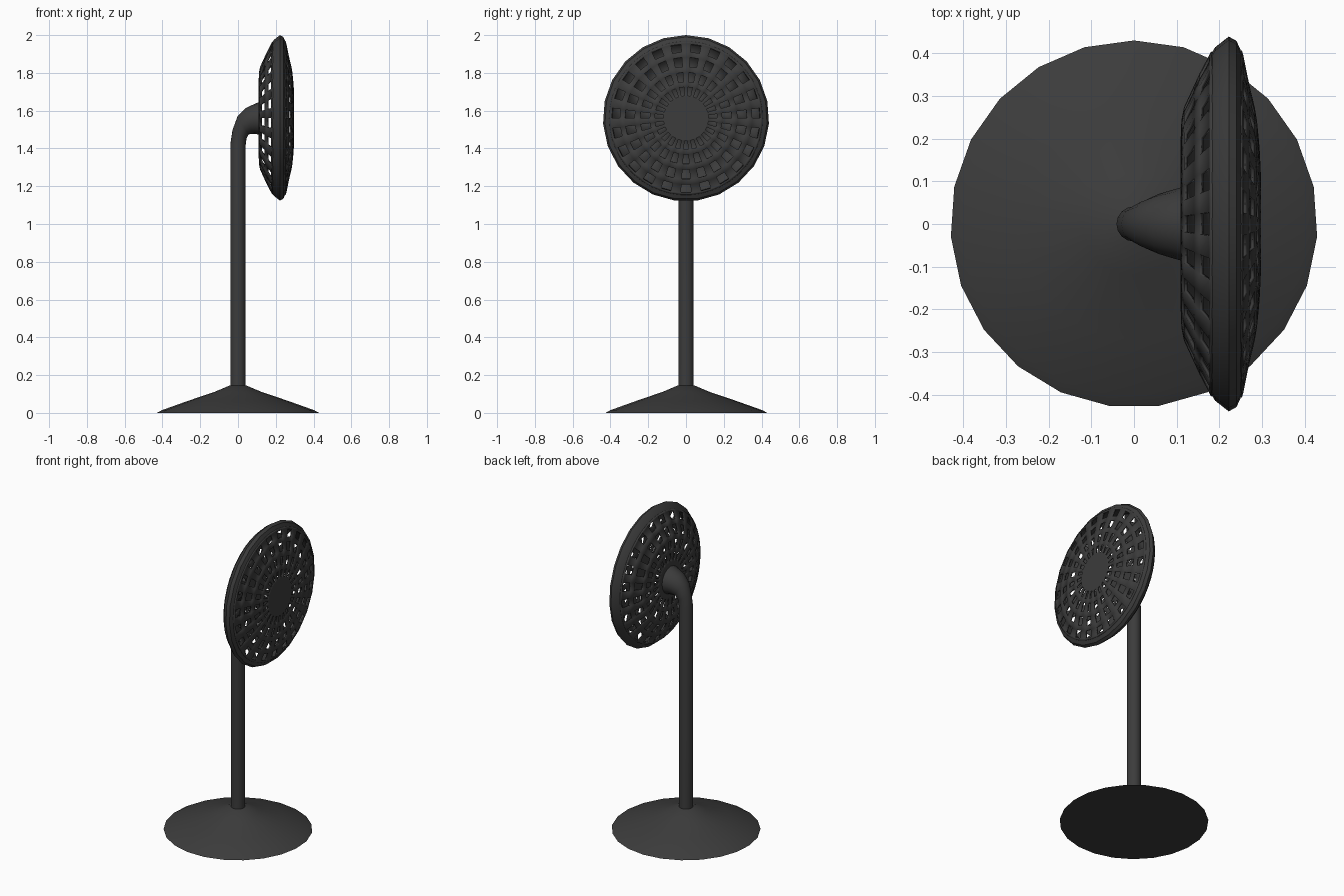
import bpy, bmesh, math
from mathutils import Vector

if "Cube" in bpy.data.objects:
    bpy.data.objects.remove(bpy.data.objects["Cube"])

N = 23
HEAD_Z = 1.56
dark = bpy.data.materials.new("dark_metal")
dark.diffuse_color = (0.045, 0.045, 0.045, 1)
dark.use_nodes = True
dark.node_tree.nodes["Principled BSDF"].inputs["Base Color"].default_value = dark.diffuse_color


def finish(bm, name, smooth=35):
    bmesh.ops.remove_doubles(bm, verts=bm.verts, dist=1e-5)
    bmesh.ops.recalc_face_normals(bm, faces=bm.faces)
    me = bpy.data.meshes.new(name)
    bm.to_mesh(me)
    bm.free()
    ob = bpy.data.objects.new(name, me)
    bpy.context.collection.objects.link(ob)
    me.materials.append(dark)
    bpy.ops.object.select_all(action='DESELECT')
    ob.select_set(True)
    bpy.context.view_layer.objects.active = ob
    bpy.ops.object.shade_smooth_by_angle(angle=math.radians(smooth))
    return ob


def skin(bm, rings, skip=lambda row, col: False):
    """Join rings of points with quads, leaving out skipped cells."""
    vs = [[bm.verts.new(p) for p in ring] for ring in rings]
    n = len(vs[0])
    for i in range(len(vs) - 1):
        for j in range(n):
            if not skip(i, j):
                k = (j + 1) % n
                bm.faces.new((vs[i][j], vs[i][k], vs[i + 1][k], vs[i + 1][j]))
    return vs


def head_ring(x, r, angles):
    return [Vector((x, r * math.sin(a), HEAD_Z + r * math.cos(a))) for a in angles]


even = [2 * math.pi * i / N for i in range(N)]

# Base: shallow cone with flat underside
bm = bmesh.new()
profile = [(0.43, 0), (0.405, 0.014), (0.27, 0.062), (0.12, 0.113), (0.045, 0.145), (0.03, 0.145)]
vs = skin(bm, [[(r * math.sin(a), r * math.cos(a), z) for a in even] for r, z in profile])
bm.faces.new(vs[0])
bm.faces.new(vs[-1])
finish(bm, "base")

# Pole, bending forward and flaring into the motor housing: x, z, radius, tilt
bm = bmesh.new()
path = [(0, 0.12, 0.041, 0), (0, 1.42, 0.041, 0), (0.008, 1.475, 0.043, 30),
        (0.027, 1.522, 0.056, 58), (0.057, 1.545, 0.070, 76),
        (0.09, 1.557, 0.080, 90), (0.118, HEAD_Z, 0.088, 90)]
rings = []
for x, z, r, tilt in path:
    t = math.radians(tilt)
    u = Vector((math.cos(t), 0, -math.sin(t)))
    angs = [2 * math.pi * i / 16 for i in range(16)]
    rings.append([Vector((x, 0, z)) + u * r * math.cos(a) + Vector((0, r * math.sin(a), 0))
                  for a in angs])
vs = skin(bm, rings)
bm.faces.new(vs[0])
bm.faces.new(vs[-1])
finish(bm, "pole_and_housing", 40)

# Rim: closed ring around the head
bm = bmesh.new()
rim = [(0.178, 0.395), (0.19, 0.415), (0.222, 0.44), (0.24, 0.43), (0.256, 0.395),
       (0.24, 0.398), (0.19, 0.393), (0.178, 0.395)]
skin(bm, [head_ring(x, r, even) for x, r in rim])
finish(bm, "rim")


# Grilles: dished sheets pierced by four rows of rectangular holes
def grille(name, profile, turn, hole=0.5):
    pitch = 2 * math.pi / N
    angles = [pitch * (i + turn + s * hole / 2) for i in range(N) for s in (-1, 1)]
    bm = bmesh.new()
    vs = skin(bm, [head_ring(x, r, angles) for x, r in profile],
              skip=lambda row, col: row % 2 == 1 and col % 2 == 0)
    bm.faces.new(vs[0])
    ob = finish(bm, name, 30)
    mod = ob.modifiers.new("thickness", 'SOLIDIFY')
    mod.thickness = 0.01
    mod.offset = 0


front = [(0.292, 0.115), (0.292, 0.120), (0.290, 0.165), (0.288, 0.192), (0.283, 0.242),
         (0.278, 0.272), (0.266, 0.322), (0.260, 0.350), (0.251, 0.395), (0.248, 0.405)]
back = [(0.114, 0.105), (0.114, 0.120), (0.114, 0.165), (0.114, 0.192), (0.116, 0.242),
        (0.122, 0.272), (0.145, 0.322), (0.158, 0.350), (0.180, 0.392), (0.185, 0.402)]
grille("front_grille", front, 0.5)
grille("back_grille", back, 0.0)
